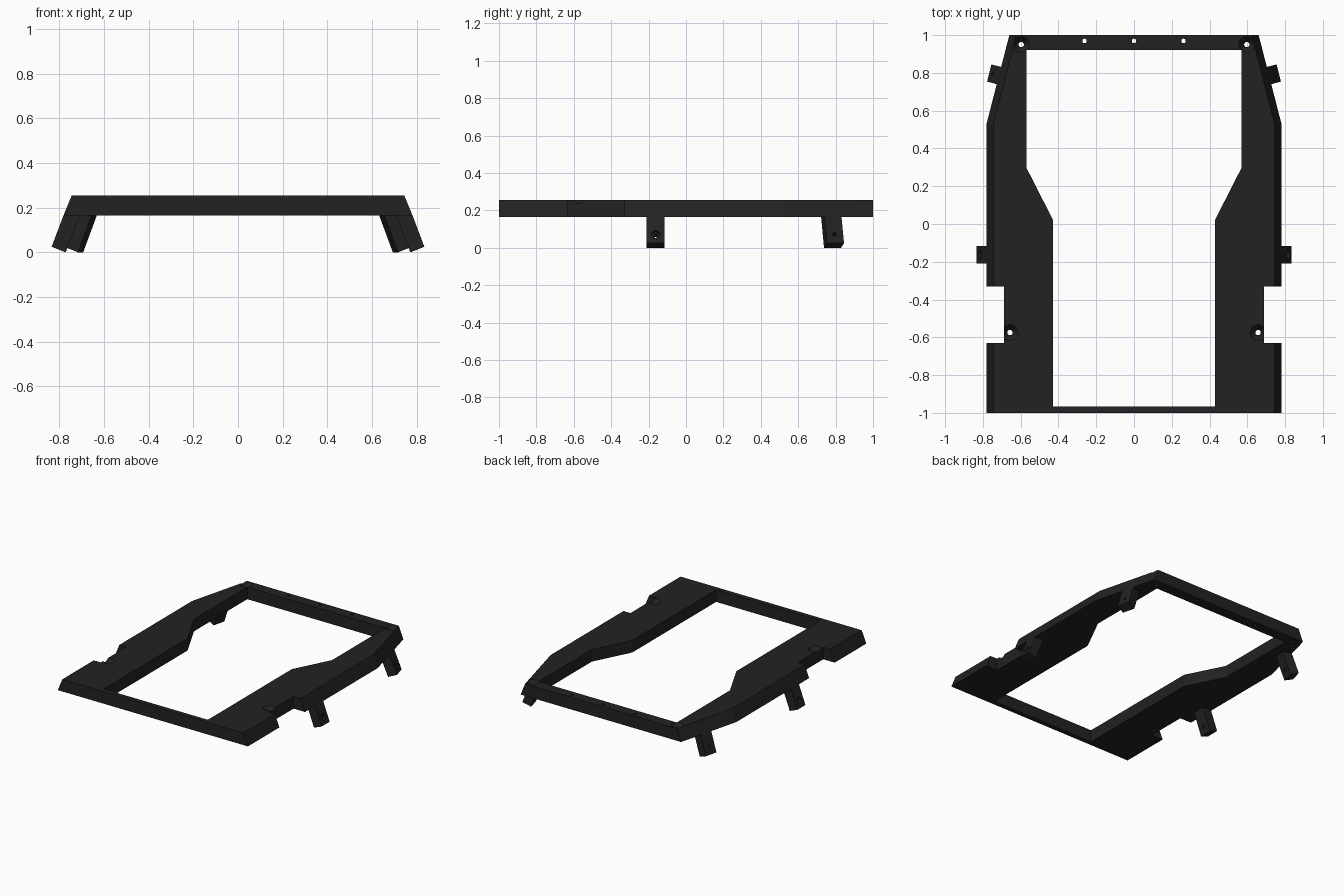
import bpy, bmesh, math
from mathutils import Matrix, Vector

if "Cube" in bpy.data.objects:
    bpy.data.objects.remove(bpy.data.objects["Cube"])

black = bpy.data.materials.new("black_plastic")
black.diffuse_color = (0.016, 0.016, 0.016, 1)
black.use_nodes = True
black.node_tree.nodes["Principled BSDF"].inputs["Base Color"].default_value = black.diffuse_color

Z0, Z1 = 0.165, 0.255          # underside and top of the frame
SLOPE = 0.037                  # inward lean of the side walls over that height


def loft(name, bottom, top):
    """Solid between two matching closed loops of 3D points."""
    bm = bmesh.new()
    a = [bm.verts.new(p) for p in bottom]
    b = [bm.verts.new(p) for p in top]
    bm.faces.new(a[::-1])
    bm.faces.new(b)
    for i in range(len(a)):
        j = (i + 1) % len(a)
        bm.faces.new((a[i], a[j], b[j], b[i]))
    bmesh.ops.recalc_face_normals(bm, faces=bm.faces)
    mesh = bpy.data.meshes.new(name)
    bm.to_mesh(mesh)
    bm.free()
    obj = bpy.data.objects.new(name, mesh)
    bpy.context.collection.objects.link(obj)
    mesh.materials.append(black)
    return obj


def prism(name, pts, z0, z1):
    return loft(name, [(x, y, z0) for x, y in pts], [(x, y, z1) for x, y in pts])


def cone(name, p0, p1, r0, r1, n=24):
    """Round cutter from p0 to p1."""
    p0, p1 = Vector(p0), Vector(p1)
    q = (p1 - p0).to_track_quat('Z', 'Y')
    ring = [Vector((math.cos(2 * math.pi * i / n), math.sin(2 * math.pi * i / n), 0)) for i in range(n)]
    return loft(name, [p0 + q @ (v * r0) for v in ring], [p1 + q @ (v * r1) for v in ring])


def cut(obj, cutter):
    """Subtract the cutter, bake the result and discard the cutter."""
    cutter.hide_render = True
    mod = obj.modifiers.new("cut", 'BOOLEAN')
    mod.operation, mod.solver, mod.object = 'DIFFERENCE', 'EXACT', cutter
    deps = bpy.context.evaluated_depsgraph_get()
    mesh = bpy.data.meshes.new_from_object(obj.evaluated_get(deps))
    obj.modifiers.clear()
    obj.data = mesh
    bpy.data.objects.remove(cutter)


def mirrored(half):
    return half + [(-x, y) for x, y in reversed(half)]


# Frame plate with leaning side walls
outer = [(0.782, -1), (0.782, 0.525), (0.66, 1)]
lean = [(x - SLOPE, y) for x, y in outer]
frame = loft("frame", [(x, y, Z0) for x, y in mirrored(outer)],
             [(x, y, Z1) for x, y in mirrored(lean)])

# Central opening
cut(frame, prism("opening", mirrored([(0.428, -0.965), (0.428, 0.02), (0.568, 0.295), (0.568, 0.92)]), 0.1, 0.3))

for s in (-1, 1):
    # Side notches
    cut(frame, prism("notch", [(s * 0.688, -0.63), (s * 0.9, -0.63), (s * 0.9, -0.33), (s * 0.688, -0.33)], 0.1, 0.3))
    # Countersunk corner screws
    for x, y in ((0.597, 0.95), (0.657, -0.575)):
        cut(frame, cone("countersink", (s * x, y, 0.215), (s * x, y, Z1 + 0.01), 0.014, 0.05))
        cut(frame, cone("screw_hole", (s * x, y, 0.1), (s * x, y, 0.3), 0.014, 0.014))

# Small holes along the back bar
for x in (-0.262, 0, 0.262):
    cut(frame, cone("bar_hole", (x, 0.969, 0.1), (x, 0.969, 0.3), 0.012, 0.012))

# Leg profile: outward offset from the wall foot, and height
profile = [(0, Z0), (0.053, 0.025), (-0.01, 0.0), (-0.073, Z0)]


def leg(name, x, y, angle, half_width, sink):
    obj = loft(name, [(u, -half_width, z) for u, z in profile], [(u, half_width, z) for u, z in profile])
    # Screw hole square to the leaning outer face
    face, axis = Vector((0.035, 0, 0.072)), Vector((0.93, 0, 0.36))
    cut(obj, cone("leg_hole", face - axis * 0.15, face + axis * 0.1, 0.011, 0.011, 16))
    if sink:
        cut(obj, cone("leg_sink", face - axis * 0.025, face + axis * 0.02, 0.022, 0.022))
    obj.data.transform(Matrix.Translation((x, y, 0)) @ Matrix.Rotation(angle, 4, 'Z'))
    # Opposite side copy
    twin = obj.copy()
    twin.data = obj.data.copy()
    twin.name = name.replace("right", "left")
    twin.data.transform(Matrix.Scale(-1, 4, (1, 0, 0)))
    twin.data.flip_normals()
    bpy.context.collection.objects.link(twin)


leg("right_middle_leg", 0.782, -0.163, 0, 0.047, True)
leg("right_back_leg", 0.715, 0.786, math.atan2(0.122, 0.475), 0.047, False)
